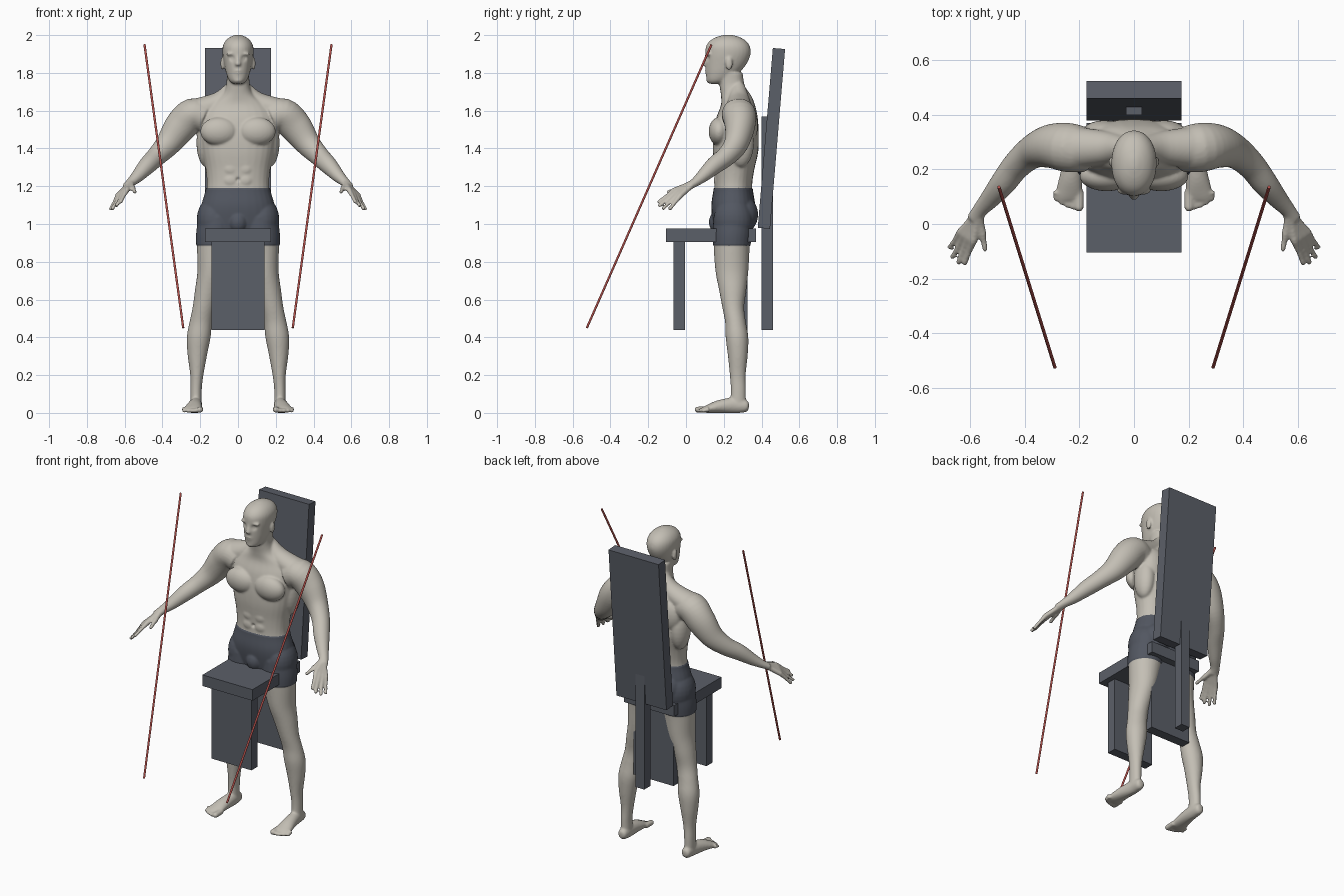
import bpy, bmesh, math
from mathutils import Vector, Matrix

cube = bpy.data.objects.get("Cube")
if cube:
    bpy.data.objects.remove(cube)


def material(name, color):
    m = bpy.data.materials.new(name)
    m.use_nodes = True
    m.diffuse_color = (*color, 1)
    m.node_tree.nodes["Principled BSDF"].inputs["Base Color"].default_value = (*color, 1)
    return m


skin = material("skin", (.55, .52, .46))
cloth = material("shorts_cloth", (.085, .095, .12))
frame = material("chair_grey", (.105, .115, .14))
red = material("rod_red", (.45, .08, .07))


def link(name, mesh, *mats):
    obj = bpy.data.objects.new(name, mesh)
    bpy.context.collection.objects.link(obj)
    for m in mats:
        mesh.materials.append(m)
    return obj


# ---------- shape helpers ----------
def spline(rows, steps=5):
    """Smoothly interpolate rows of numbers."""
    out = []
    for i in range(len(rows) - 1):
        a, b, c, d = (Vector(rows[max(0, min(len(rows) - 1, k))]) for k in range(i - 1, i + 3))
        for s in range(steps):
            t = s / steps
            out.append((b * 2 + (c - a) * t + (a * 2 - b * 5 + c * 4 - d) * t ** 2
                        + (b * 3 - a - c * 3 + d) * t ** 3) / 2)
    return out + [Vector(rows[-1])]


def tube(bm, rows, flat=False, power=1.0, sides=28):
    """Loft ellipses through rows of (x, y, z, side radius, other radius)."""
    rows = spline(rows)
    rings = []
    for i, row in enumerate(rows):
        centre = Vector(row[:3])
        side, other = Vector((1, 0, 0)), Vector((0, 1, 0))
        if not flat:
            t = Vector(rows[min(i + 1, len(rows) - 1)][:3]) - Vector(rows[max(i - 1, 0)][:3])
            side = t.cross(Vector((0, 0, 1))).normalized()
            other = side.cross(t).normalized()
        ring = []
        for k in range(sides):
            a = math.tau * k / sides
            c, s = math.cos(a), math.sin(a)
            c, s = (math.copysign(abs(q) ** power, q) for q in (c, s))
            ring.append(bm.verts.new(centre + side * c * row[3] + other * s * row[4]))
        rings.append(ring)
    for p, q in zip(rings, rings[1:]):
        for k in range(sides):
            n = (k + 1) % sides
            bm.faces.new((p[k], p[n], q[n], q[k]))
    bm.faces.new(rings[0][::-1])
    bm.faces.new(rings[-1])


def rod(bm, start, end, r0, r1):
    """Straight tapering limb with a rounded tip."""
    a, b = Vector(start), Vector(end)
    tube(bm, [(*a, r0, r0), (*a.lerp(b, .5), r1, r1), (*b, r1, r1)], sides=12)
    blob(bm, b, (r1, r1, r1))


def blob(bm, centre, size):
    m = Matrix.Translation(Vector(centre)) @ Matrix.Diagonal((*size, 1))
    bmesh.ops.create_uvsphere(bm, u_segments=24, v_segments=14, radius=1, matrix=m)


# ---------- body, modelled as one half and mirrored ----------
bm = bmesh.new()
# torso and neck
tube(bm, [(0, y, z, rx, ry) for z, y, rx, ry in (
    (.94, .245, .16, .085), (1.02, .25, .195, .105), (1.1, .25, .19, .112), (1.19, .25, .166, .1),
    (1.28, .255, .17, .105), (1.38, .262, .19, .12), (1.47, .265, .2, .12), (1.56, .27, .2, .11),
    (1.63, .275, .16, .09), (1.68, .265, .09, .08), (1.73, .245, .063, .067), (1.8, .235, .06, .065))],
    flat=True, power=.88)
# head
tube(bm, [(0, y, z, rx, ry) for z, y, rx, ry in (
    (1.742, .155, .026, .032), (1.76, .17, .047, .06), (1.8, .193, .063, .088), (1.85, .212, .074, .11),
    (1.9, .222, .082, .12), (1.94, .222, .081, .116), (1.97, .222, .066, .095), (1.99, .222, .042, .06),
    (2.002, .222, .012, .018))], flat=True, power=.95)
# face and ears
tube(bm, [(0, .112, 1.895, .008, .01), (0, .102, 1.865, .01, .01), (0, .098, 1.845, .016, .011),
          (0, .106, 1.836, .012, .006)], flat=True)
blob(bm, (.034, .122, 1.9), (.03, .016, .009))
blob(bm, (0, .112, 1.812), (.026, .012, .006))
blob(bm, (0, .113, 1.8), (.022, .012, .006))
blob(bm, (0, .122, 1.762), (.025, .015, .015))
blob(bm, (.082, .228, 1.85), (.011, .019, .035))
# chest, back, stomach and hip muscles
for centre, size in (((.1, .175, 1.49), (.1, .055, .075)), ((.11, .33, 1.52), (.085, .05, .1)),
                     ((.165, .29, 1.43), (.055, .07, .13)), ((.085, .3, 1.05), (.09, .078, .095)),
                     ((0, .175, 1.01), (.05, .05, .06)), ((.13, .25, 1.02), (.085, .1, .12))):
    blob(bm, centre, size)
for z in (1.23, 1.29, 1.35):
    blob(bm, (.037, .165, z), (.04, .018, .034))
# neck to shoulder slope
tube(bm, [(.02, .275, 1.72, .04, .045), (.1, .28, 1.645, .06, .055), (.24, .28, 1.59, .08, .07)])
# arm
tube(bm, [(.17, .27, 1.56, .08, .08), (.24, .28, 1.58, .09, .086), (.305, .285, 1.515, .08, .086),
          (.37, .265, 1.425, .062, .068), (.43, .215, 1.36, .052, .054), (.48, .15, 1.31, .047, .047),
          (.53, .09, 1.255, .036, .034), (.565, .05, 1.222, .028, .024), (.585, .015, 1.2, .03, .02)])
# hand
knuckle_in, knuckle_out = Vector((.588, -.06, 1.18)), Vector((.636, -.03, 1.15))
wrist = Vector((.568, .045, 1.218))
tips = ((.62, -.143, 1.118), (.643, -.14, 1.098), (.664, -.12, 1.083), (.674, -.085, 1.08))
for i, tip in enumerate(tips):
    base = knuckle_in.lerp(knuckle_out, i / 3)
    rod(bm, wrist.lerp(base, .1), base, .018, .015)
    rod(bm, base, tip, .015, .0105)
rod(bm, (.568, .025, 1.21), (.555, -.035, 1.188), .02, .015)
rod(bm, (.555, -.035, 1.188), (.546, -.092, 1.17), .015, .011)
# leg
tube(bm, [(x, y, z, rx, ry) for z, x, y, rx, ry in (
    (1.04, .11, .25, .095, .1), (.95, .116, .245, .102, .1), (.87, .123, .242, .094, .095),
    (.75, .137, .243, .078, .087), (.65, .16, .247, .068, .072), (.56, .18, .25, .06, .058),
    (.48, .197, .262, .06, .055), (.4, .208, .27, .063, .06), (.31, .215, .274, .052, .053),
    (.2, .218, .274, .035, .042), (.12, .222, .277, .03, .04), (.05, .222, .275, .03, .042))], flat=True)
# foot and toes
tube(bm, [(.222, .333, .035, .014, .015), (.222, .318, .036, .028, .032), (.222, .26, .04, .033, .042),
          (.23, .18, .034, .041, .035), (.237, .12, .022, .048, .023), (.237, .09, .016, .046, .014)])
for i in range(5):
    r = .017 if i == 0 else .0115
    x = .2 + i * .02 + (.004 if i else 0)
    rod(bm, (x, .12, .02), (x + .001, .062 + .002 * i * i, r), .017, r)

half = bpy.data.meshes.new("body_half")
bm.to_mesh(half)
bm.free()
source = link("body_source", half)
source.modifiers.new("Mirror", 'MIRROR').use_mirror_merge = False
remesh = source.modifiers.new("Blend", 'REMESH')
remesh.mode, remesh.voxel_size = 'VOXEL', .006
soften = source.modifiers.new("Soften", 'SMOOTH')
soften.factor, soften.iterations = .5, 7
bpy.context.view_layer.update()
graph = bpy.context.evaluated_depsgraph_get()
mesh = bpy.data.meshes.new_from_object(source.evaluated_get(graph))
bpy.data.objects.remove(source)
mesh.name = "body"
mesh.materials.clear()
body = link("body", mesh, skin, cloth)

# carved details, flat soles and the shorts
bm = bmesh.new()
bm.from_mesh(mesh)
dents = [(Vector((s * .032, .112, 1.878)), .012, .014) for s in (1, -1)]
dents += [(Vector((s * .032, .12, 1.877)), -.005, .007) for s in (1, -1)]
dents += [(Vector((0, .15, 1.235)), .014, .009)]
for v in bm.verts:
    for centre, depth, radius in dents:
        d = (v.co - centre).length / radius
        if d < 3:
            v.co.y += depth * math.exp(-d * d)
    v.co.z = max(v.co.z, 0)
for z in (.885, 1.19):
    bmesh.ops.bisect_plane(bm, geom=bm.verts[:] + bm.edges[:] + bm.faces[:], dist=.0005,
                           plane_co=(0, 0, z), plane_no=(0, 0, 1))
for f in bm.faces:
    c = f.calc_center_median()
    f.material_index = int(.885 < c.z < 1.19 and abs(c.x) < .3)
bm.normal_update()
moves = [(v, v.normal.copy()) for v in bm.verts if all(f.material_index for f in v.link_faces)]
for v, n in moves:
    v.co += n * .004
bm.to_mesh(mesh)
bm.free()
mesh.shade_smooth()


# ---------- chair ----------
def box(name, low, high, lean=0):
    bm = bmesh.new()
    low, high = Vector(low), Vector(high)
    m = Matrix.Translation((low + high) / 2) @ Matrix.Diagonal((*(high - low), 1))
    bmesh.ops.create_cube(bm, size=1, matrix=m)
    bmesh.ops.rotate(bm, verts=bm.verts, cent=(0, low.y, low.z), matrix=Matrix.Rotation(-lean, 3, 'X'))
    me = bpy.data.meshes.new(name)
    bm.to_mesh(me)
    bm.free()
    return link(name, me, frame)


box("seat", (-.175, -.105, .905), (.175, .37, .975))
box("front_leg_panel", (-.14, -.065, .44), (.14, -.005, .905))
box("rear_leg_panel", (-.14, .265, .44), (.14, .325, .905))
box("back_post", (-.03, .4, .44), (.03, .46, 1.57))
box("backrest", (-.175, .38, .98), (.175, .445, 1.935), lean=math.atan(.08 / .955))

# ---------- slanted rods ----------
for side, label in ((1, "left"), (-1, "right")):
    a, b = Vector((side * .495, .135, 1.95)), Vector((side * .29, -.525, .45))
    bm = bmesh.new()
    turn = (b - a).to_track_quat('Z', 'Y').to_matrix().to_4x4()
    bmesh.ops.create_cone(bm, cap_ends=True, segments=12, radius1=.006, radius2=.006,
                          depth=(b - a).length, matrix=Matrix.Translation((a + b) / 2) @ turn)
    me = bpy.data.meshes.new(label + "_rod")
    bm.to_mesh(me)
    bm.free()
    link(label + "_rod", me, red)
